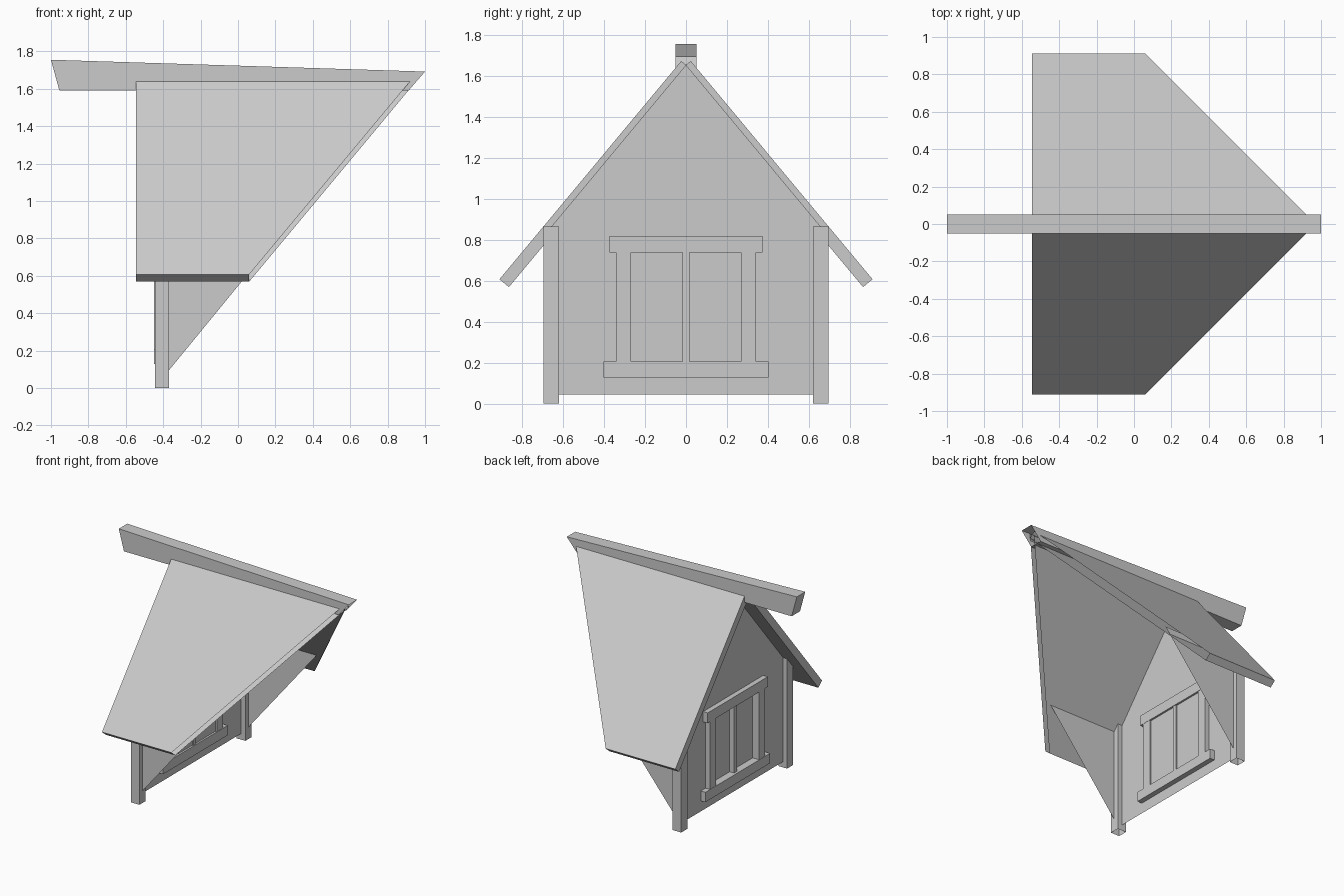
import bpy
from mathutils import Vector

cube = bpy.data.objects.get("Cube")
if cube:
    bpy.data.objects.remove(cube, do_unlink=True)

# Single grey finish
grey = bpy.data.materials.new("plain grey")
grey.use_nodes = True
colour = (0.6, 0.6, 0.6, 1)
grey.diffuse_color = colour
grey.node_tree.nodes["Principled BSDF"].inputs["Base Color"].default_value = colour


def make(name, verts, faces):
    mesh = bpy.data.meshes.new(name)
    mesh.from_pydata([tuple(v) for v in verts], [], faces)
    mesh.materials.append(grey)
    obj = bpy.data.objects.new(name, mesh)
    bpy.context.collection.objects.link(obj)
    return obj


def prism(name, profile, offset, open_sides=(), open_start=False):
    """Extrude a closed profile by offset, leaving chosen sides open."""
    n = len(profile)
    base = [Vector(p) for p in profile]
    verts = base + [p + Vector(offset) for p in base]
    # Keep winding outward whichever way the profile runs
    normal = (base[1] - base[0]).cross(base[2] - base[1])
    flip = normal.dot(Vector(offset)) < 0
    faces = [list(range(n, 2 * n))]
    if not open_start:
        faces.append(list(reversed(range(n))))
    faces += [[i, (i + 1) % n, (i + 1) % n + n, i + n]
              for i in range(n) if i not in open_sides]
    if flip:
        faces = [f[::-1] for f in faces]
    return make(name, verts, faces)


def box(name, x, y, z, open_bottom=False):
    base = [(x[0], y[0], z[0]), (x[1], y[0], z[0]),
            (x[1], y[1], z[0]), (x[0], y[1], z[0])]
    return prism(name, base, (0, 0, z[1] - z[0]), open_start=open_bottom)


# Main dimensions
WALL_X, WALL_Y, BASE_Z = -0.41, 0.66, 0.045
EAVE_Y, EAVE_Z, APEX_Z = 0.888, 0.588, 1.654
ROOF_FRONT, ROOF_BACK = -0.545, 0.06
pitch = (APEX_Z - EAVE_Z) / EAVE_Y
wall_top = APEX_Z - pitch * WALL_Y

# Ridge beam, open along its sloping rear cut
prism("ridge_beam", [(-1, -0.052, 1.755), (-0.955, -0.052, 1.59),
                     (0.912, -0.052, 1.59), (1, -0.052, 1.692)],
      (0, 0.104, 0), open_sides=(2,))

for side, label in ((1, "left"), (-1, "right")):
    # Roof slab, open along its diagonal rear edge
    half = Vector((0, side * pitch, 1)).normalized() * 0.03
    sheet = [(ROOF_FRONT, side * EAVE_Y, EAVE_Z), (ROOF_BACK, side * EAVE_Y, EAVE_Z),
             (ROOF_BACK + EAVE_Y, 0, APEX_Z), (ROOF_FRONT, 0, APEX_Z)]
    prism("roof_" + label, [Vector(p) - half for p in sheet], half * 2, open_sides=(1,))

    # Corner post, hollow underneath
    box("post_" + label, (-0.445, -0.37), sorted((side * 0.62, side * 0.695)),
        (0, 0.865), open_bottom=True)

    # Triangular side wall
    rear = WALL_X + (wall_top - BASE_Z) / 1.22
    face = [0, 1, 2] if side < 0 else [2, 1, 0]
    make("side_wall_" + label, [(WALL_X, side * WALL_Y, BASE_Z),
                                (rear, side * WALL_Y, wall_top),
                                (WALL_X, side * WALL_Y, wall_top)], [face])

    # Window jamb and pane
    box("window_jamb_" + label, (-0.448, -0.372), sorted((side * 0.268, side * 0.342)),
        (0.205, 0.738))
    box("window_pane_" + label, (-0.392, -0.385), sorted((side * 0.017, side * 0.268)),
        (0.205, 0.738))

# Gable wall as a sheet with a window opening
JAMB, SILL, HEAD = 0.3, 0.17, 0.77
outline = [(-WALL_Y, BASE_Z), (WALL_Y, BASE_Z), (WALL_Y, wall_top), (0, APEX_Z), (-WALL_Y, wall_top)]
opening = [(-JAMB, SILL), (JAMB, SILL), (JAMB, HEAD), (-JAMB, HEAD)]
make("gable_wall", [(WALL_X, y, z) for y, z in outline + opening],
     [[0, 5, 6, 1], [1, 6, 7, 2], [2, 7, 3], [3, 7, 8], [3, 8, 4], [4, 8, 5, 0]])

# Window frame
box("window_sill", (-0.45, -0.37), (-0.402, 0.402), (0.128, 0.205))
box("window_header", (-0.45, -0.37), (-0.373, 0.373), (0.738, 0.818))
box("window_mullion", (-0.43, -0.375), (-0.017, 0.017), (0.205, 0.738))
